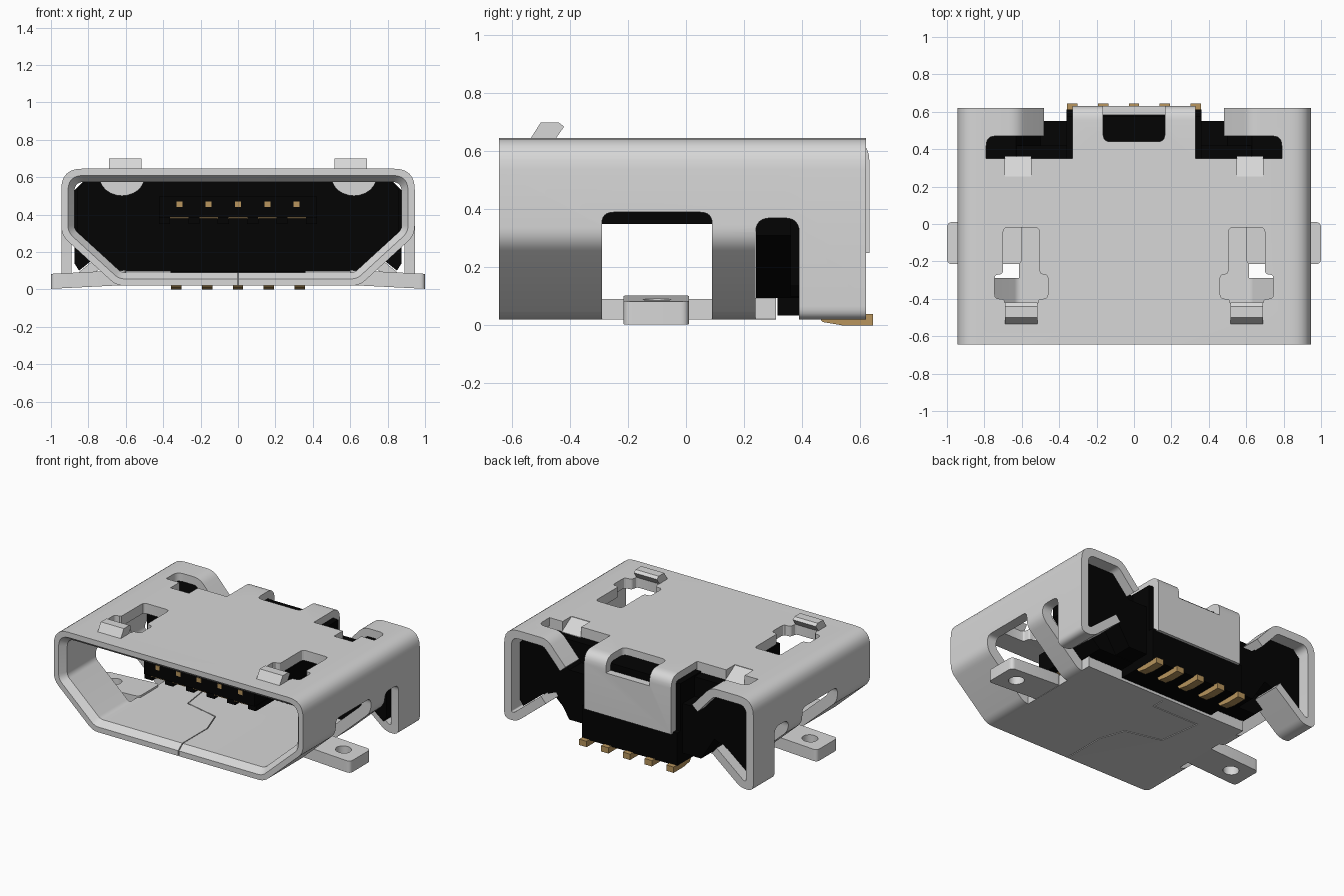
import bpy, bmesh, math
from mathutils import Vector

if "Cube" in bpy.data.objects:
    bpy.data.objects.remove(bpy.data.objects["Cube"])


def material(name, rgb):
    m = bpy.data.materials.new(name)
    m.diffuse_color = (*rgb, 1)
    m.use_nodes = True
    m.node_tree.nodes["Principled BSDF"].inputs["Base Color"].default_value = m.diffuse_color
    return m


STEEL = material("steel_grey", (0.68, 0.68, 0.68))
BLACK = material("black_plastic", (0.001, 0.001, 0.001))
GOLD = material("gold_contact", (0.48, 0.30, 0.11))
T = 0.07  # sheet thickness


def rounded(pts, r, closed=True, n=6):
    """Round the corners of a 2D path."""
    out, k = [], len(pts)
    for i, p in enumerate(pts):
        p = Vector(p)
        if not closed and i in (0, k - 1):
            out.append(tuple(p))
            continue
        a, b = Vector(pts[i - 1]) - p, Vector(pts[(i + 1) % k]) - p
        ang = a.angle(b)
        t = min(r / math.tan(ang / 2), 0.48 * a.length, 0.48 * b.length)
        p0, p2 = p + a.normalized() * t, p + b.normalized() * t
        for j in range(n + 1):
            f = j / n
            out.append(tuple(p0 * (1 - f) ** 2 + p * 2 * f * (1 - f) + p2 * f * f))
    return out


def offset(pts, d, closed=True):
    """Move a clockwise path to its inner side."""
    out, k = [], len(pts)
    for i, p in enumerate(pts):
        p = Vector(p)
        e1 = (p - Vector(pts[i - 1])).normalized()
        e2 = (Vector(pts[(i + 1) % k]) - p).normalized()
        if not closed and i == 0:
            e1 = e2
        if not closed and i == k - 1:
            e2 = e1
        n1, n2 = Vector((e1.y, -e1.x)), Vector((e2.y, -e2.x))
        out.append(tuple(p + (n1 + n2) * d / (1 + n1.dot(n2))))
    return out


def ribbon(path, r, t):
    """Bent sheet cross-section."""
    inner = offset(path, t, False)
    return rounded(path, r, False) + rounded(inner, max(r - t, 0.02), False)[::-1]


def finish(name, bm, mat):
    bmesh.ops.recalc_face_normals(bm, faces=bm.faces)
    me = bpy.data.meshes.new(name)
    bm.to_mesh(me)
    bm.free()
    ob = bpy.data.objects.new(name, me)
    bpy.context.collection.objects.link(ob)
    if mat:
        me.materials.append(mat)
    return ob


def loft(name, loops, mat, ring=False):
    """Skin between loops of 3D points; a ring closes on itself, else capped."""
    bm = bmesh.new()
    vs = [[bm.verts.new(p) for p in lp] for lp in loops]
    pairs = list(zip(vs, vs[1:])) + ([(vs[-1], vs[0])] if ring else [])
    for a, b in pairs:
        for i in range(len(a)):
            j = (i + 1) % len(a)
            bm.faces.new((a[i], a[j], b[j], b[i]))
    if not ring:
        bm.faces.new(vs[0])
        bm.faces.new(vs[-1])
    return finish(name, bm, mat)


def prism(name, pts, axis, a, b, mat=None):
    """Extrude a 2D outline along an axis from a to b."""
    def at(p, h):
        return {"x": (h, p[0], p[1]), "y": (p[0], h, p[1]), "z": (p[0], p[1], h)}[axis]
    return loft(name, [[at(p, h) for p in pts] for h in (a, b)], mat)


def rect(u0, u1, v0, v1):
    return [(u0, v0), (u0, v1), (u1, v1), (u1, v0)]


def box(name, x0, x1, y0, y1, z0, z1, mat=None):
    return prism(name, rect(x0, x1, y0, y1), "z", z0, z1, mat)


def cut(ob, cutters):
    for c in cutters:
        m = ob.modifiers.new("cut", "BOOLEAN")
        m.operation, m.solver, m.object = "DIFFERENCE", "EXACT", c
    bpy.context.view_layer.update()
    dg = bpy.context.evaluated_depsgraph_get()
    me = bpy.data.meshes.new_from_object(ob.evaluated_get(dg))
    ob.modifiers.clear()
    ob.data = me
    for c in cutters:
        bpy.data.objects.remove(c)


def side_slot(s):
    return prism("cutter", rounded(rect(0.24, 0.39, -0.3, 0.37), 0.05), "x", s * 0.625, s * 1.2)


# Main shell: D-shaped sleeve with a chamfered mouth
outline = [(-0.945, 0.29), (-0.945, 0.645), (0.945, 0.645), (0.945, 0.29), (0.65, 0.02), (-0.65, 0.02)]
loops = []
for d, y in ((0, -0.645), (0, 0.35), (T, 0.35), (T, -0.6), (0.036, -0.645)):
    loops.append([(p[0], y, p[1]) for p in rounded(offset(outline, d), 0.11 - 0.8 * d)])
shell = loft("main_shell", loops, STEEL, ring=True)

cutters = [box("cutter", -0.75, 0.75, 0.31, 0.5, -0.1, 0.2)]
for s in (1, -1):
    cutters += [
        side_slot(s),
        # side window
        prism("cutter", rounded(rect(-0.29, 0.09, -0.2, 0.39), 0.04), "x", s * 0.615, s * 1.2),
        # notch for the bent stop
        box("cutter", s * 0.55, s * 0.69, 0.255, 0.5, 0.5, 0.8),
        # latch opening in the top
        prism("cutter", rounded([(s * x, y) for x, y in (
            (0.505, -0.02), (0.70, -0.02), (0.70, -0.27), (0.745, -0.27), (0.745, -0.40), (0.69, -0.40),
            (0.69, -0.45), (0.515, -0.45), (0.515, -0.40), (0.46, -0.40), (0.46, -0.27), (0.505, -0.27))],
            0.025, n=3), "z", 0.5, 0.8)]
# Interlocking seam cut through the floor
seam = [(0, -0.66), (0, -0.33), (-0.06, -0.16), (-0.31, -0.10), (-0.35, 0.19), (0, 0.19), (0, 0.27)]
for a, b in zip(seam, seam[1:]):
    a, b = Vector(a), Vector(b)
    d = (b - a).normalized() * 0.003
    n = Vector((-d.y, d.x))
    cutters.append(prism("cutter", [tuple(v) for v in (a - d - n, a - d + n, b + d + n, b + d - n)],
                         "z", -0.1, 0.2))
cut(shell, cutters)

for s, side in ((1, "right"), (-1, "left")):
    # Rear corner loops curling in at top and bottom
    path = [(0.48, 0.49), (0.62, 0.645), (0.945, 0.645), (0.945, 0.02), (0.85, 0.02), (0.63, 0.20)]
    prof = [(s * x, z) for x, z in ribbon(path, 0.11, T * 0.8)]
    loop = prism("rear_loop_" + side, prof, "y", 0.35, 0.62, STEEL)
    cut(loop, [side_slot(s),
               prism("cutter", rounded(rect(s * 0.2, s * 0.79, 0.2, 0.47), 0.05), "z", 0.3, 0.8)])

    # Latch lip
    prism("latch_lip_" + side, [(-0.535, 0.60), (-0.535, 0.645), (-0.50, 0.70), (-0.44, 0.70), (-0.42, 0.685),
                                (-0.455, 0.635), (-0.455, 0.60)], "x", s * 0.515, s * 0.69, STEEL)

    # Rounded stop bent down from the top plate
    arc = [(s * 0.62 + 0.12 * math.cos(a), 0.60 + 0.1 * math.sin(a))
           for a in (math.pi * (1 + i / 12) for i in range(13))]
    prism("stop_" + side, arc, "y", 0.20, 0.245, STEEL)
    prism("stop_ramp_" + side, [(0.25, 0.645), (0.36, 0.578), (0.36, 0.52), (0.25, 0.575)],
          "x", s * 0.55, s * 0.69, STEEL)

    # Solder tab with hole, tilting slightly down outwards
    tab = prism("solder_tab_" + side, rounded(rect(s * 0.60, s * 1.0, -0.215, 0.01), 0.03),
                "z", 0.0, 0.08, STEEL)
    circle = [(s * 0.87 + 0.05 * math.cos(i * math.pi / 12), -0.1 + 0.05 * math.sin(i * math.pi / 12))
              for i in range(24)]
    cut(tab, [prism("cutter", circle, "z", -0.1, 0.2)])
    for v in tab.data.vertices:
        v.co.z += 0.003 + 0.05 * (1 - abs(v.co.x))

    # Plastic wing filling the rear loop
    wing = [(0.30, 0.10), (0.30, 0.44), (0.50, 0.44), (0.63, 0.575), (0.83, 0.575), (0.875, 0.53),
            (0.875, 0.14), (0.85, 0.10), (0.70, 0.22), (0.60, 0.26), (0.50, 0.10)]
    prism("housing_wing_" + side, [(s * x, z) for x, z in wing], "y", 0.36, 0.55, BLACK)

# Rear centre tab folded down over the housing, slotted through its bend
rear = prism("rear_tab", ribbon([(0.34, 0.645), (0.632, 0.645), (0.632, 0.25)], 0.08, 0.05),
             "x", -0.33, 0.33, STEEL)
cut(rear, [prism("cutter", rounded(rect(-0.165, 0.165, 0.44, 0.8), 0.04), "z", 0.54, 0.8)])

# Plastic housing
wall = [(-0.86, 0.31), (-0.86, 0.53), (-0.82, 0.574), (0.82, 0.574), (0.86, 0.53), (0.86, 0.31),
        (0.63, 0.095), (-0.63, 0.095)]
prism("housing_wall", wall, "y", 0.242, 0.42, BLACK)
box("housing_block", -0.36, 0.36, 0.33, 0.575, 0.04, 0.585, BLACK)
box("housing_foot", -0.36, 0.36, 0.315, 0.612, 0.035, 0.26, BLACK)
box("tongue", -0.42, 0.42, -0.42, 0.25, 0.385, 0.50, BLACK)
for i in range(6):
    x = (i - 2.5) * 0.157
    box(f"tongue_rib_{i + 1}", x - 0.03, x + 0.03, -0.41, 0.25, 0.35, 0.386, BLACK)

# Contacts and solder pins
for i in range(5):
    x = (i - 2) * 0.157
    box(f"contact_{i + 1}", x - 0.05, x + 0.05, -0.415, 0.24, 0.378, 0.39, GOLD)
    box(f"contact_tip_{i + 1}", x - 0.016, x + 0.016, -0.424, -0.40, 0.44, 0.47, GOLD)
    x = (i - 2) * 0.165
    prism(f"pin_{i + 1}", [(0.45, 0.04), (0.645, 0.04), (0.645, 0.0), (0.54, 0.0), (0.47, 0.012)],
          "x", x - 0.028, x + 0.028, GOLD)

# Smooth the rounded sheet metal, keep edges crisp
bpy.ops.object.select_all(action="DESELECT")
for ob in bpy.data.objects:
    if ob.data.materials[0] == STEEL:
        ob.select_set(True)
        bpy.context.view_layer.objects.active = ob
bpy.ops.object.shade_smooth_by_angle(angle=math.radians(30))
